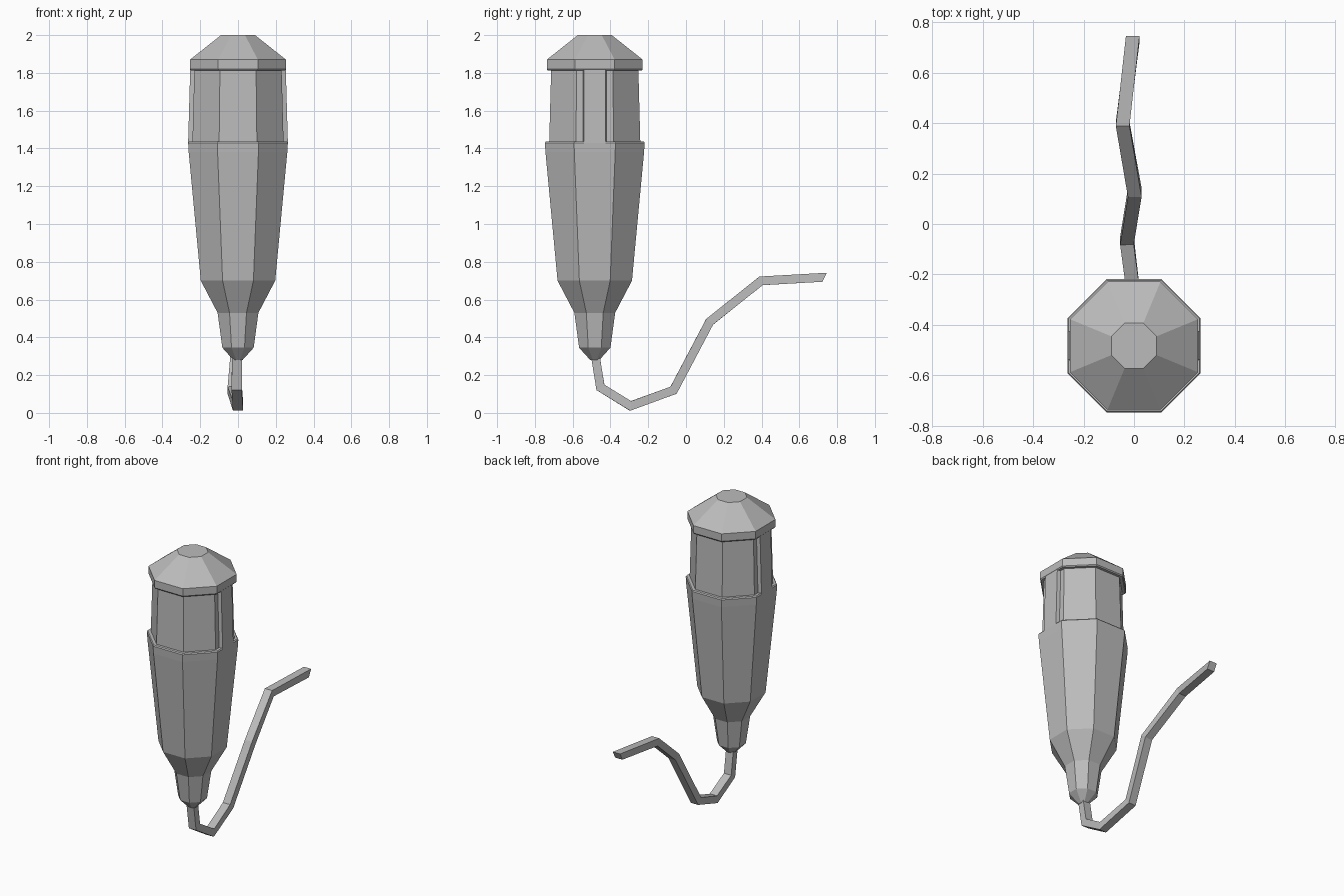
import bpy, bmesh
from math import cos, sin, pi
from mathutils import Vector

cube = bpy.data.objects.get("Cube")
if cube:
    bpy.data.objects.remove(cube, do_unlink=True)

grey = bpy.data.materials.new("mid grey")
grey.use_nodes = True
colour = (0.5, 0.5, 0.5, 1)
grey.diffuse_color = colour
grey.node_tree.nodes["Principled BSDF"].inputs["Base Color"].default_value = colour

CENTRE_Y = -0.483
SIDES = 8


def loft(name, rings):
    """Join equal rings of points into a closed, flat-shaded solid."""
    bm = bmesh.new()
    loops = [[bm.verts.new(p) for p in ring] for ring in rings]
    n = len(loops[0])
    for a, b in zip(loops, loops[1:]):
        for i in range(n):
            j = (i + 1) % n
            bm.faces.new((a[i], a[j], b[j], b[i]))
    bm.faces.new(loops[0])
    bm.faces.new(loops[-1])
    bmesh.ops.recalc_face_normals(bm, faces=bm.faces[:])
    mesh = bpy.data.meshes.new(name)
    bm.to_mesh(mesh)
    bm.free()
    mesh.materials.append(grey)
    obj = bpy.data.objects.new(name, mesh)
    bpy.context.collection.objects.link(obj)
    return obj


def octagon(apothem, z):
    r = apothem / cos(pi / SIDES)
    angles = [(i + 0.5) * 2 * pi / SIDES for i in range(SIDES)]
    return [(r * cos(a), CENTRE_Y + r * sin(a), z) for a in angles]


# Handle body: tip, taper, collar, recessed neck and domed cap
profile = [(0.024, 0.28), (0.083, 0.345), (0.108, 0.53), (0.197, 0.70),
           (0.261, 1.38), (0.264, 1.43), (0.259, 1.437), (0.241, 1.437),
           (0.231, 1.813), (0.249, 1.813), (0.254, 1.82), (0.254, 1.87),
           (0.09, 2.0)]
loft("handle_body", [octagon(r, z) for r, z in profile])

# Raised side ribs bridging the neck from collar to cap
for side, label in ((1, "left"), (-1, "right")):
    rings = []
    for z, outer in ((1.43, 0.264), (1.82, 0.253)):
        rings.append([(side * x, CENTRE_Y + y, z) for x, y in
                      ((0.22, -0.066), (outer, -0.057),
                       (outer, 0.057), (0.22, 0.066))])
    loft(label + "_rib", rings)

# Cord: square section swept along a bent path with mitred corners
path = [Vector(p) for p in (
    (-0.005, -0.479, 0.295), (-0.007, -0.453, 0.135), (0, -0.294, 0.037),
    (-0.028, -0.066, 0.12), (0.003, 0.125, 0.482), (-0.045, 0.397, 0.699),
    (-0.005, 0.734, 0.718))]
HALF_WIDTH, HALF_DEPTH = 0.027, 0.023
rings = []
for i, p in enumerate(path):
    before = (p - path[max(i - 1, 0)]).normalized()
    after = (path[min(i + 1, len(path) - 1)] - p).normalized()
    tangent = (before + after).normalized()
    if i == len(path) - 1:
        tangent = Vector((0, 0.89, -0.45))
    mitre = 1 / max(tangent.dot(before), tangent.dot(after))
    across = (Vector((1, 0, 0)) - tangent * tangent.x).normalized()
    up = across.cross(tangent)
    rings.append([p + across * HALF_WIDTH * u + up * HALF_DEPTH * mitre * v
                  for u, v in ((-1, -1), (1, -1), (1, 1), (-1, 1))])
loft("cord", rings)
